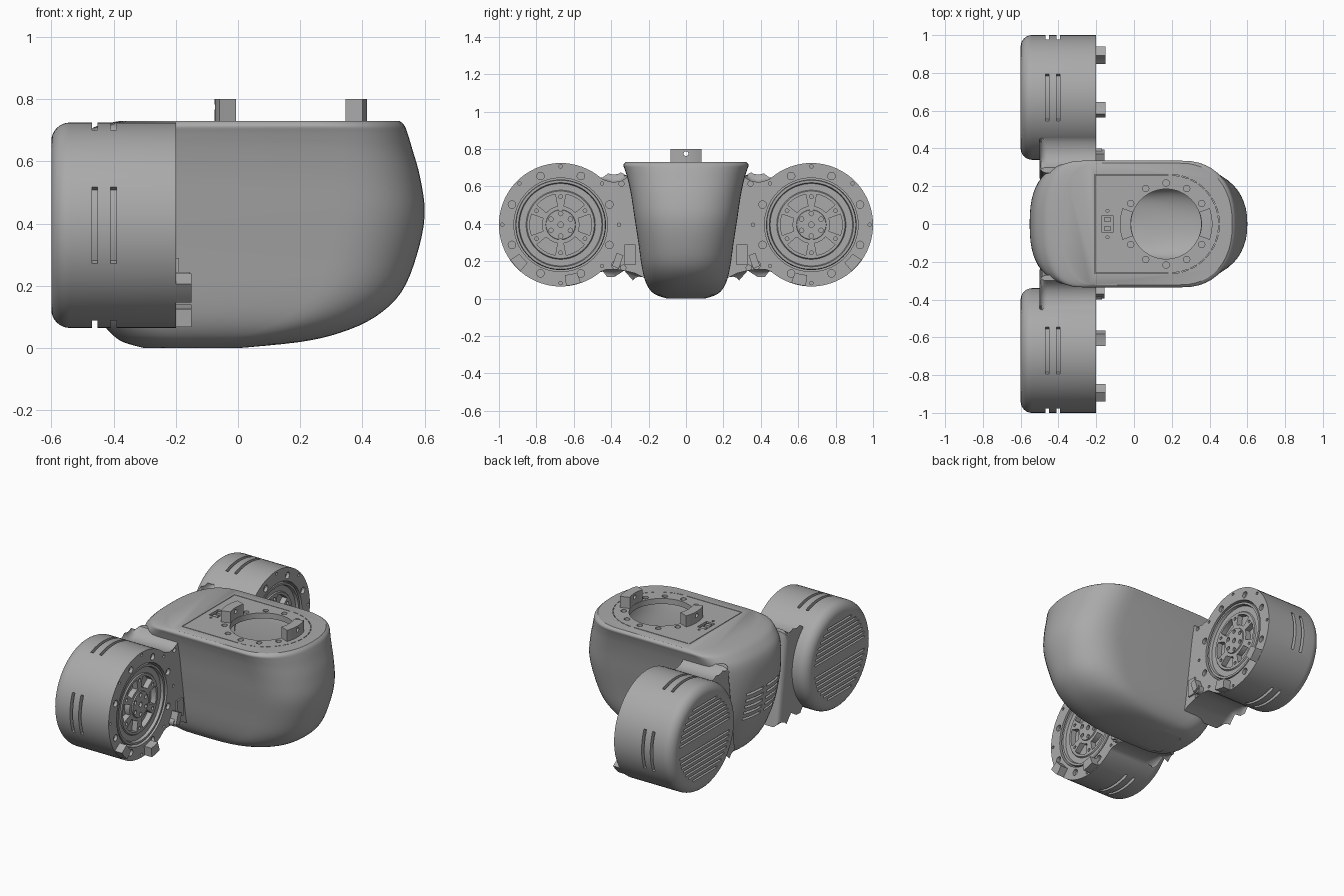
import bpy, bmesh, math

if "Cube" in bpy.data.objects:
    bpy.data.objects.remove(bpy.data.objects["Cube"])

grey = bpy.data.materials.new("grey plastic")
grey.use_nodes = True
colour = (0.4, 0.4, 0.4, 1)
grey.diffuse_color = colour
grey.node_tree.nodes["Principled BSDF"].inputs["Base Color"].default_value = colour

DRUM = (0.67, 0.395)    # drum axis (y, z)
HOLE = (0.17, 0)        # top opening (x, y)
FACE = -0.2             # x of the motor flange


def place(p, h, axis):
    return (h, p[0], p[1]) if axis == "X" else (p[0], p[1], h)


def bridge(bm, rings):
    """Skin a stack of rings and cap both ends."""
    rows = [[bm.verts.new(co) for co in ring] for ring in rings]
    n = len(rows[0])
    for a, b in zip(rows, rows[1:]):
        for i in range(n):
            j = (i + 1) % n
            bm.faces.new((a[i], a[j], b[j], b[i]))
    bm.faces.new(rows[0][::-1])
    bm.faces.new(rows[-1])


def prism(bm, pts, lo, hi, axis="X"):
    bridge(bm, [[place(p, h, axis) for p in pts] for h in (lo, hi)])


def box(bm, a, b, lo, hi, axis="X"):
    prism(bm, [a, (b[0], a[1]), b, (a[0], b[1])], lo, hi, axis)


def arc(c, r, start, end, steps):
    angles = [math.radians(start + (end - start) * i / steps) for i in range(steps + 1)]
    return [(c[0] + r * math.cos(t), c[1] + r * math.sin(t)) for t in angles]


def sector(bm, c, r0, r1, start, end, lo, hi, axis="X", steps=12):
    prism(bm, arc(c, r0, start, end, steps) + arc(c, r1, end, start, steps), lo, hi, axis)


def disc(bm, c, r, lo, hi, axis="X", n=20):
    prism(bm, arc(c, r, 0, 360, n)[:-1], lo, hi, axis)


def lathe(bm, c, profile, n=72):
    bridge(bm, [[place(p, x, "X") for p in arc(c, r, 0, 360, n)[:-1]] for x, r in profile])


def polar(c, r, deg):
    return arc(c, r, deg, deg, 1)[0]


def make(name, bm):
    bmesh.ops.recalc_face_normals(bm, faces=bm.faces)
    mesh = bpy.data.meshes.new(name)
    bm.to_mesh(mesh)
    bm.free()
    mesh.materials.append(grey)
    obj = bpy.data.objects.new(name, mesh)
    bpy.context.collection.objects.link(obj)
    return obj


def apply(obj, mod):
    bpy.context.view_layer.objects.active = obj
    bpy.ops.object.modifier_apply(modifier=mod.name)


def combine(obj, bm, operation="DIFFERENCE"):
    tool = make("cutter", bm)
    mod = obj.modifiers.new("combine", "BOOLEAN")
    mod.operation, mod.solver, mod.object = operation, "EXACT", tool
    apply(obj, mod)
    bpy.data.objects.remove(tool)


def finish(obj, mirror=False):
    if mirror:
        mod = obj.modifiers.new("mirror", "MIRROR")
        mod.use_axis = (False, True, False)
        mod.use_mirror_merge = False
        apply(obj, mod)
    bpy.ops.object.select_all(action="DESELECT")
    obj.select_set(True)
    bpy.context.view_layer.objects.active = obj
    bpy.ops.object.shade_smooth_by_angle(angle=math.radians(32))


# Body sections: height, back x, front x, half width
SECTIONS = [
    (0, -0.3, 0, 0.1), (0.02, -0.37, 0.2, 0.16), (0.05, -0.41, 0.33, 0.195),
    (0.1, -0.45, 0.44, 0.22), (0.18, -0.49, 0.525, 0.238), (0.3, -0.53, 0.575, 0.255),
    (0.43, -0.55, 0.6, 0.275), (0.55, -0.55, 0.585, 0.293), (0.64, -0.53, 0.56, 0.312),
    (0.69, -0.49, 0.545, 0.327), (0.715, -0.45, 0.535, 0.335), (0.73, -0.38, 0.52, 0.322)]


def smooth_rows(rows, steps=4):
    out = []
    for i in range(len(rows) - 1):
        quad = [rows[max(i - 1, 0)], rows[i], rows[i + 1], rows[min(i + 2, len(rows) - 1)]]
        for k in range(steps):
            t = k / steps
            out.append([b + t / 2 * (c - a + t * (2*a - 5*b + 4*c - d + t * (3*(b - c) + d - a)))
                        for a, b, c, d in zip(*quad)])
    return out + [rows[-1]]


def outline(z, back, front, w, n=24):
    """Rounded plan shape: blunt back, long rounded nose."""
    pts = []
    for sign, end, reach, power in ((1, front, 0.28, 0.88), (-1, back, 0.18, 0.8)):
        for i in range(n + 1):
            t = math.pi * (i / n - 0.5)
            c, s = max(math.cos(t), 0) ** power, math.sin(t)
            pts.append((end + sign * reach * (c - 1),
                        sign * w * math.copysign(abs(s) ** power, s), z))
    return pts


def body_shell(inset=0):
    bm = bmesh.new()
    top = SECTIONS[-1][0]
    bridge(bm, [outline(inset + z * (top - 2 * inset) / top, b + inset, f - inset, w - inset)
                for z, b, f, w in smooth_rows(SECTIONS)])
    return bm


body = make("body", body_shell())
combine(body, body_shell(0.035))

# Top opening, bolt holes, connector and panel seam
cut = bmesh.new()
disc(cut, HOLE, 0.185, 0.6, 0.9, "Z", 72)
for deg in (30, 60, 90, 120, 150):
    for s in (1, -1):
        disc(cut, polar(HOLE, 0.217, s * deg), 0.017, 0.715, 0.8, "Z")
box(cut, (-0.17, -0.045), (-0.11, 0.045), 0.71, 0.8, "Z")
for s in (1, -1):
    disc(cut, (-0.14, s * 0.07), 0.008, 0.71, 0.8, "Z", 12)
    box(cut, (-0.2, s * 0.258), (0.18, s * 0.262), 0.722, 0.8, "Z")
    for k in range(8):
        sector(cut, (0.19, 0), 0.258, 0.262, s * (2 + 11 * k), s * (10 + 11 * k), 0.722, 0.8, "Z", 3)
box(cut, (-0.208, -0.262), (-0.204, 0.262), 0.722, 0.8, "Z")
# Back vents
for s in (1, -1):
    for k in range(5):
        z = 0.29 + 0.04 * k
        box(cut, (s * 0.015, z), (s * 0.16, z + 0.015), -0.7, -0.48)
combine(body, cut)
finish(body)

# Connector insert
bm = bmesh.new()
for s in (1, -1):
    box(bm, (-0.158, s * 0.012), (-0.122, s * 0.035), 0.7, 0.725, "Z")
finish(make("connector", bm))

# Raised lugs beside the opening, each with a cross hole
bm = bmesh.new()
for mid in (0, 180):
    sector(bm, HOLE, 0.187, 0.245, mid - 20, mid + 20, 0.7, 0.8, "Z")
lugs = make("lugs", bm)
cut = bmesh.new()
disc(cut, (0, 0.775), 0.013, -0.2, 0.6)
combine(lugs, cut)
finish(lugs)

# Drum with rounded back edge
bm = bmesh.new()
rounding = [(-0.54 + 0.06 * x, 0.27 + 0.06 * r) for x, r in arc((0, 0), 1, 180, 90, 8)]
lathe(bm, DRUM, [(-0.6, 0.1)] + rounding + [(FACE, 0.33)])
drum = make("drums", bm)

# Neck joining drum to body, with softened back edges
neck = bmesh.new()
contour = [(0.2, 0.1), (0.27, 0.135), (0.33, 0.15), (0.38, 0.157), (0.43, 0.155), (0.48, 0.135),
           (0.55, 0.2), (0.55, 0.6), (0.48, 0.655), (0.43, 0.632), (0.39, 0.622),
           (0.35, 0.628), (0.32, 0.645), (0.3, 0.675), (0.27, 0.675)]
prism(neck, contour, -0.5, FACE)
edges = [e for e in neck.edges if all(v.co.x < -0.49 for v in e.verts)]
bmesh.ops.bevel(neck, geom=edges, offset=0.04, segments=5, affect="EDGES", profile=0.5)
combine(drum, neck, "UNION")

cut = bmesh.new()
disc(cut, DRUM, 0.25, -0.28, 0, n=72)
for k in range(8):
    disc(cut, polar(DRUM, 0.282, 22.5 + 45 * k), 0.02, FACE - 0.02, 0)
    disc(cut, polar(DRUM, 0.312, 45 * k), 0.009, FACE - 0.015, 0, n=12)
for p in ((0.345, 0.615), (0.335, 0.165)):
    disc(cut, p, 0.014, FACE - 0.02, 0)
# Rim slots in pairs
for mid in (0, 90, 270):
    for x in (-0.46, -0.4):
        sector(cut, DRUM, 0.303, 0.36, mid - 22, mid + 22, x - 0.009, x + 0.009)
# Back grille in two half discs
for s in (1, -1):
    for k in range(7):
        h = 0.04 + 0.03 * k
        half = math.sqrt(0.25 ** 2 - h ** 2)
        z = DRUM[1] + s * h
        box(cut, (DRUM[0] - half, z - 0.006), (DRUM[0] + half, z + 0.006), -0.7, -0.58)
combine(drum, cut)
finish(drum, mirror=True)

# Motor rotor: stepped rings, spokes and bolted hub
bm = bmesh.new()
lathe(bm, DRUM, [(-0.29, 0.242), (-0.215, 0.242), (-0.205, 0.238), (-0.205, 0.225), (-0.222, 0.22),
                 (-0.222, 0.185), (-0.215, 0.18), (-0.215, 0.08), (-0.208, 0.078), (-0.208, 0.02)])
rotor = make("motor_rotors", bm)
cut = bmesh.new()
for k in range(6):
    mid = 60 * k
    sector(cut, DRUM, 0.1, 0.165, mid - 20, mid + 20, -0.25, 0)
    disc(cut, polar(DRUM, 0.15, mid + 30), 0.01, -0.235, 0, n=12)
    disc(cut, polar(DRUM, 0.06, mid + 30), 0.012, -0.225, 0, n=12)
disc(cut, DRUM, 0.015, -0.225, 0)
combine(rotor, cut)
finish(rotor, mirror=True)

# Clips standing off the flange
bm = bmesh.new()
for deg in (258, 318):
    sector(bm, DRUM, 0.27, 0.328, deg - 7, deg + 7, -0.21, -0.15, steps=3)
box(bm, (0.27, 0.18), (0.33, 0.29), -0.21, -0.19)
prism(bm, [(0.36, 0.16), (0.395, 0.175), (0.37, 0.245), (0.335, 0.23)], -0.21, -0.155)
disc(bm, (0.375, 0.18), 0.025, -0.21, -0.17)
finish(make("clips", bm), mirror=True)
